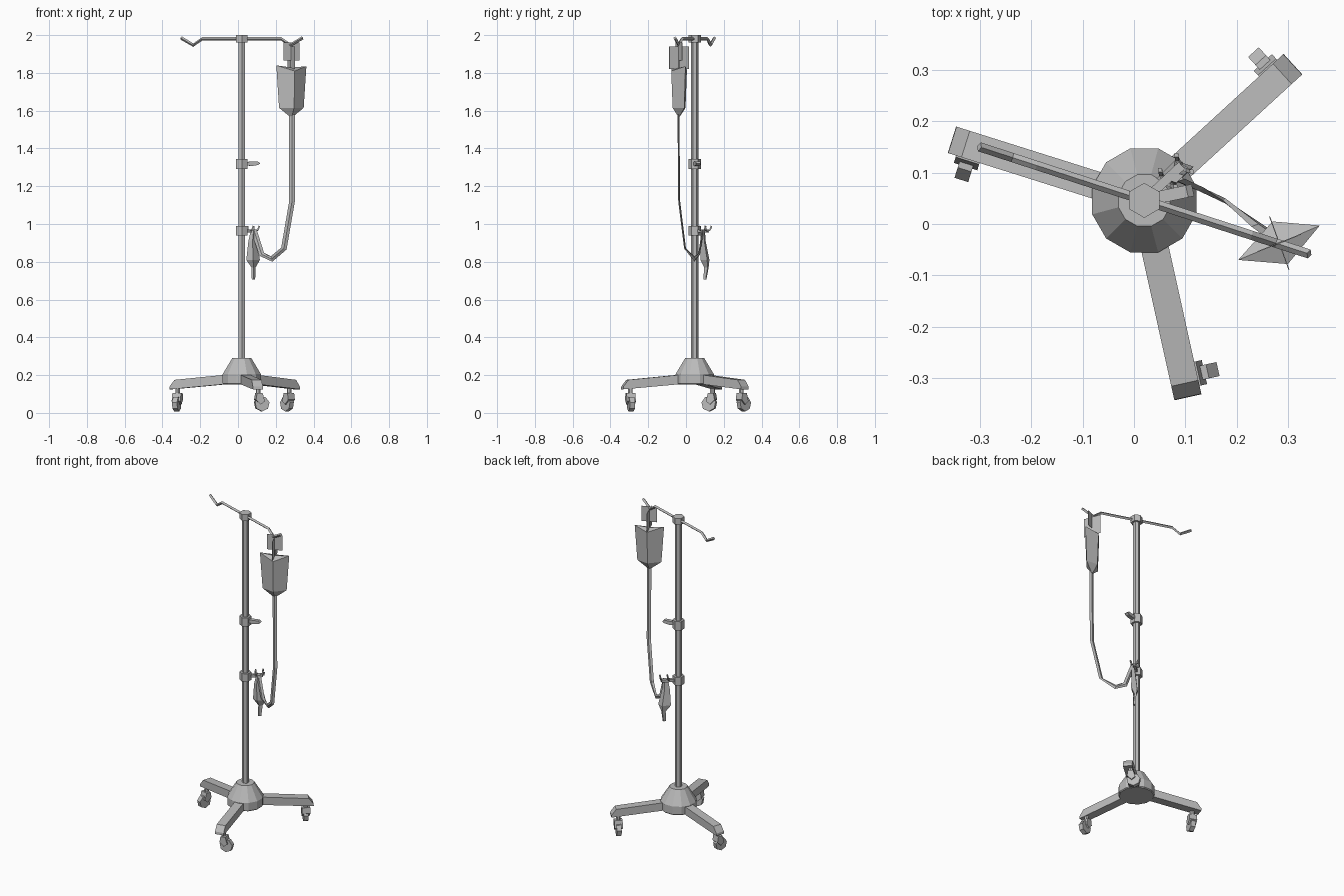
import bpy, bmesh, math
from mathutils import Vector, Matrix

cube = bpy.data.objects.get("Cube")
if cube:
    bpy.data.objects.remove(cube)

grey = bpy.data.materials.new("soft grey")
grey.use_nodes = True
grey.diffuse_color = (0.5, 0.5, 0.5, 1)
grey.node_tree.nodes["Principled BSDF"].inputs["Base Color"].default_value = grey.diffuse_color

CX, CY = 0.02, 0.046
AXIS = Matrix.Translation((CX, CY, 0))


def turned(deg):
    return AXIS @ Matrix.Rotation(math.radians(deg), 4, 'Z')


def loft(name, rings, matrix=Matrix()):
    """Skin a list of equal rings and cap both ends."""
    bm = bmesh.new()
    rows = [[bm.verts.new(matrix @ Vector(p)) for p in ring] for ring in rings]
    n = len(rows[0])
    for a, b in zip(rows, rows[1:]):
        for i in range(n):
            j = (i + 1) % n
            bm.faces.new((a[i], a[j], b[j], b[i]))
    bm.faces.new(rows[0])
    bm.faces.new(rows[-1])
    bmesh.ops.recalc_face_normals(bm, faces=bm.faces)
    mesh = bpy.data.meshes.new(name)
    bm.to_mesh(mesh)
    bm.free()
    mesh.materials.append(grey)
    ob = bpy.data.objects.new(name, mesh)
    bpy.context.collection.objects.link(ob)
    return ob


def circle(r, z, n, phase=0.0):
    return [(r * math.cos(phase + math.tau * i / n), r * math.sin(phase + math.tau * i / n), z)
            for i in range(n)]


def turn(name, profile, n, matrix=AXIS, phase=0.0):
    return loft(name, [circle(r, z, n, phase) for r, z in profile], matrix)


def extrude(name, outline, half, matrix):
    """Outline in x and z, extruded along y."""
    return loft(name, [[(x, s * half, z) for x, z in outline] for s in (-1, 1)], matrix)


def sweep(name, path, wide, deep, matrix=Matrix()):
    """Diamond section along a path; wide lies in the x-z plane, deep along y."""
    pts = [Vector(p) for p in path]
    rings = []
    for i, p in enumerate(pts):
        t = pts[min(i + 1, len(pts) - 1)] - pts[max(i - 1, 0)]
        side = Vector((t.z, 0, -t.x)).normalized() * wide
        back = Vector((0, deep, 0))
        rings.append([p + side, p + back, p - side, p - back])
    return loft(name, rings, matrix)


# Pole, hub and collars
HEX = math.pi / 6
turn("hub", [(0.10, 0.15), (0.105, 0.155), (0.105, 0.205), (0.052, 0.29)], 12, phase=HEX / 2)
turn("pole", [(0.02, 0.28), (0.02, 1.97)], 6, phase=HEX)
for name, low, high in (("lower_collar", 0.94, 0.99), ("upper_collar", 1.29, 1.345),
                        ("pole_cap", 1.96, 2.0)):
    turn(name, [(0.034, low), (0.034, high)], 6, phase=HEX)

# Legs, each with a trailing caster
for k, deg in enumerate((-77.5, 42.5, 162.5)):
    m = turned(deg)
    extrude(f"leg_{k}", [(0.05, 0.155), (0.05, 0.205), (0.365, 0.175), (0.392, 0.14),
                         (0.393, 0.125), (0.365, 0.127)], 0.027, m)
    hub = m @ Matrix.Translation((0.352, 0.012, 0))
    turn(f"caster_stem_{k}", [(0.013, 0.095), (0.013, 0.14)], 6, hub)
    side = hub @ Matrix.Rotation(math.pi / 2, 4, 'Z')
    extrude(f"caster_fork_{k}", [(-0.018, 0.07), (-0.012, 0.105), (0.018, 0.105),
                                 (0.03, 0.062), (0.008, 0.045)], 0.024, side)
    wheel = [(0.018 + x, 0.048 + y) for x, y, _ in circle(0.04, 0, 7, 0.2)]
    extrude(f"caster_wheel_{k}", wheel, 0.014, side)

# Top bar with a dipped hook at each end
half = [(0.22, 1.98), (0.27, 1.947), (0.338, 1.985)]
bar = [(-x, 0, z) for x, z in reversed(half)] + [(x, 0, z) for x, z in half]
sweep("hook_bar", bar, 0.009, 0.009, turned(-18))

# Height lever on the upper collar
lever = [(0.02, 1.312), (0.05, 1.307), (0.085, 1.312), (0.097, 1.32), (0.085, 1.331), (0.02, 1.329)]
extrude("lever", lever, 0.012, turned(12))

# Fluid bag: diamond section tapering to the outlet
bag_at = Matrix.Translation((0.283, -0.037, 0))
corners = [(-0.08, -0.033), (0.017, -0.041), (0.079, 0.034), (-0.013, 0.042)]


def bag_ring(s, heights):
    return [(x * s, y * s, z) for (x, y), z in zip(corners, heights)]


loft("bag", [bag_ring(0.1, [1.568] * 4), bag_ring(0.82, [1.615] * 4),
             bag_ring(1, [1.84, 1.81, 1.835, 1.815]), bag_ring(0.05, [1.828] * 4)], bag_at)

# Crossed hanger tabs between bag and hook
for name, deg, w, low, high in (("hanger_tab", 22, 0.046, 1.865, 1.96),
                                ("hanger_cross_tab", -70, 0.055, 1.82, 1.94)):
    extrude(name, [(-w, low), (w, low), (w, high), (-w, high)], 0.001,
            bag_at @ Matrix.Rotation(math.radians(deg), 4, 'Z'))
turn("hanger_stem", [(0.004, 1.82), (0.004, 1.95)], 4, bag_at)

# Drip tube hanging in a loop from the bag to the clip
sweep("drip_tube", [(0.286, -0.04, 1.58), (0.286, -0.036, 1.12), (0.243, -0.005, 0.87),
                    (0.178, 0.045, 0.815), (0.125, 0.07, 0.84), (0.085, 0.088, 0.965)], 0.015, 0.005)

# Clip arm with upright prongs, from the lower collar
clip = turned(43)
extrude("clip_arm", [(0.02, 0.955), (0.1, 0.955), (0.1, 0.972), (0.02, 0.972)], 0.009, clip)
for i, x in enumerate((0.055, 0.098)):
    for s in (-1, 1):
        sweep(f"clip_prong_{i}_{s}", [(x, 0, 0.96), (x + 0.004, s * 0.016, 0.968),
                                      (x + 0.008, s * 0.022, 0.99)], 0.005, 0.006, clip)

# Nozzle hanging from the clip
nozzle = []
for x, y, z, w, d in ((0.083, 0.09, 0.97, 0.014, 0.01), (0.077, 0.09, 0.91, 0.022, 0.014),
                      (0.08, 0.1, 0.81, 0.036, 0.024), (0.082, 0.108, 0.77, 0.011, 0.012),
                      (0.082, 0.1, 0.706, 0.009, 0.008)):
    nozzle.append([(x - w, y - d / 2, z), (x, y - d, z), (x + w, y + d / 2, z), (x, y + d, z)])
loft("nozzle", nozzle)
